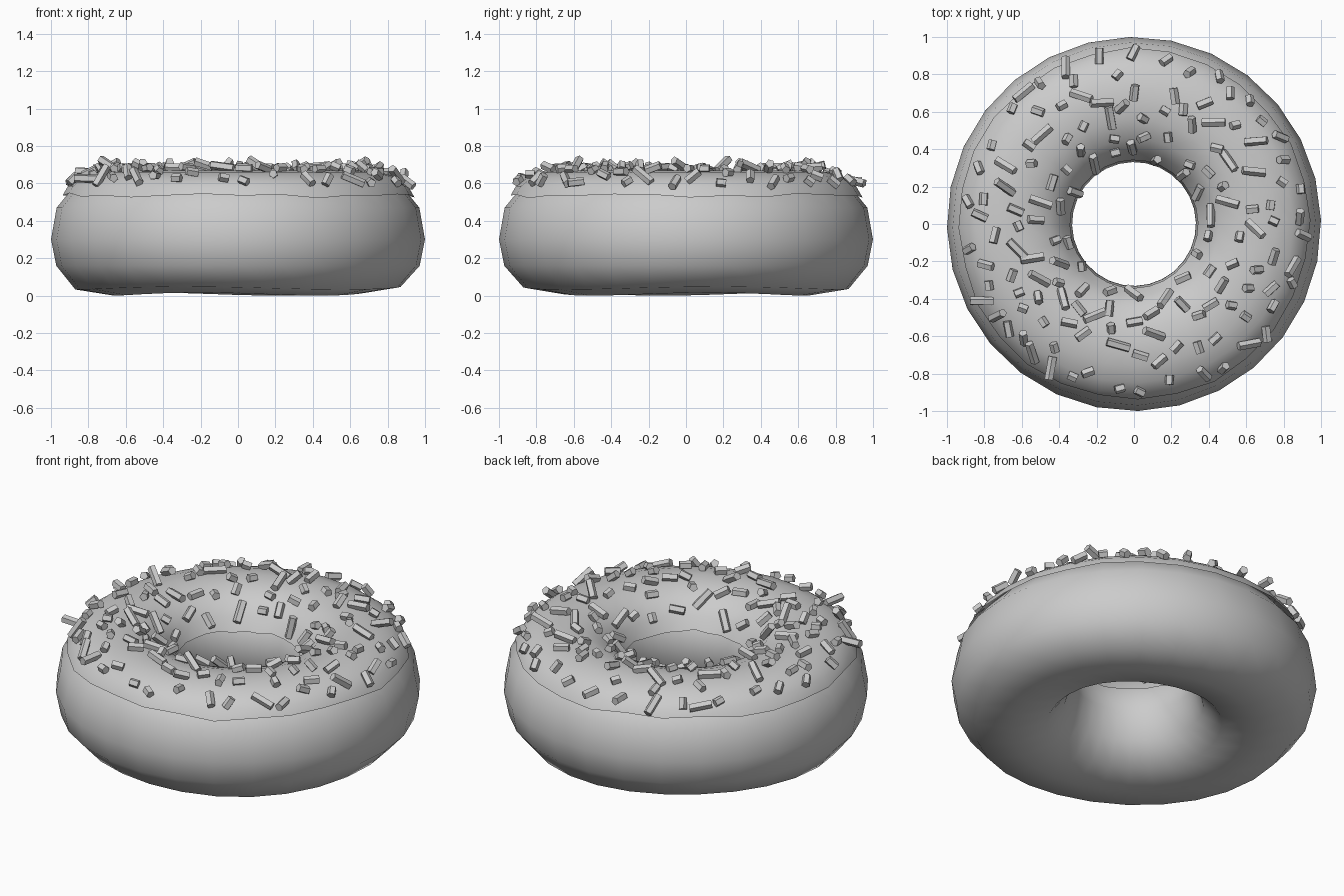
import bpy, bmesh, math, random
from mathutils import Vector, Matrix

if "Cube" in bpy.data.objects:
    bpy.data.objects.remove(bpy.data.objects["Cube"])

random.seed(5)
TAU = math.tau
SEG = 28


def make_object(name, bm, smooth):
    bmesh.ops.recalc_face_normals(bm, faces=bm.faces[:])
    me = bpy.data.meshes.new(name)
    bm.to_mesh(me)
    bm.free()
    for p in me.polygons:
        p.use_smooth = smooth
    ob = bpy.data.objects.new(name, me)
    bpy.context.collection.objects.link(ob)
    return ob


def ring(name, profile, warp, closed):
    """Revolve an (r, z) profile, each point shifted by warp(index, angle)."""
    bm = bmesh.new()
    rows = []
    for s in range(SEG):
        a = TAU * (s + 0.1) / SEG
        row = []
        for i, (r, z) in enumerate(profile):
            dr, dz = warp(i, a)
            row.append(bm.verts.new(((r + dr) * math.cos(a), (r + dr) * math.sin(a), z + dz)))
        rows.append(row)
    n = len(profile)
    for s in range(SEG):
        p, q = rows[s], rows[(s + 1) % SEG]
        for i in range(n if closed else n - 1):
            j = (i + 1) % n
            bm.faces.new((p[i], q[i], q[j], p[j]))
    return make_object(name, bm, True)


# Dough: squashed, slightly uneven torus, hole flaring towards the bottom
dough = [(1.0, .30), (.972, .16), (.87, .04), (.67, .008), (.48, .05), (.38, .17),
         (.331, .33), (.355, .47), (.46, .605), (.66, .65), (.86, .605), (.97, .47)]


def dough_warp(i, a):
    if 2 <= i <= 4:
        return 0.0, 0.008 * math.sin(3 * a + 1)
    return 0.0, 0.0


ring("dough", dough, dough_warp, True)

# Icing: thin sheet over the top, its wavy rims running out onto the dough
icing = [(.938, .535), (.91, .585), (.85, .630), (.76, .660), (.66, .670), (.56, .658),
         (.455, .62), (.385, .545), (.342, .47)]


def icing_warp(i, a):
    w = 0.007 * math.sin(5 * a + .6) + 0.007 * math.sin(12 * a + 2)
    if i == 0:
        return w * 0.6, -w
    if i == 8:
        return 0.0, 0.8 * w
    return 0.0, 0.0


ring("icing", icing, icing_warp, False)


# Sprinkles: short faceted sticks scattered over the icing
def surface(t):
    """Point (r, z) and outward normal at arc length t from the outer rim."""
    for (r0, z0), (r1, z1) in zip(icing, icing[1:]):
        d = math.hypot(r1 - r0, z1 - z0)
        if t <= d:
            f = t / d
            return r0 + (r1 - r0) * f, z0 + (z1 - z0) * f, (z1 - z0) / d, -(r1 - r0) / d
        t -= d
    return (*icing[-1], -1.0, 0.0)


bm = bmesh.new()
placed = []
tries = 0
while len(placed) < 150 and tries < 8000:
    tries += 1
    r, z, nr, nz = surface(random.uniform(.06, .66))
    if random.random() > r:
        continue
    a = random.uniform(0, TAU)
    pos = Vector((r * math.cos(a), r * math.sin(a), z))
    if any((pos - q).length < 0.085 for q in placed):
        continue
    placed.append(pos)
    normal = Vector((nr * math.cos(a), nr * math.sin(a), nz)).normalized()
    side = Vector((-math.sin(a), math.cos(a), 0))
    along = normal.cross(side)
    spin = random.uniform(0, TAU)
    tilt = random.choice((0, 0, .15, .35, .6))
    axis = (side * math.cos(spin) + along * math.sin(spin)) * math.cos(tilt) + normal * math.sin(tilt)
    length = random.choice((.05, .065, .085, .125))
    rot = axis.to_track_quat('Z', 'Y').to_matrix().to_4x4()
    lift = normal * (0.017 + 0.25 * length * math.sin(tilt))
    bmesh.ops.create_cone(bm, cap_ends=True, segments=5, radius1=.024, radius2=.024, depth=length,
                          matrix=Matrix.Translation(pos + lift) @ rot @ Matrix.Rotation(spin, 4, 'Z'))
make_object("sprinkles", bm, False)
